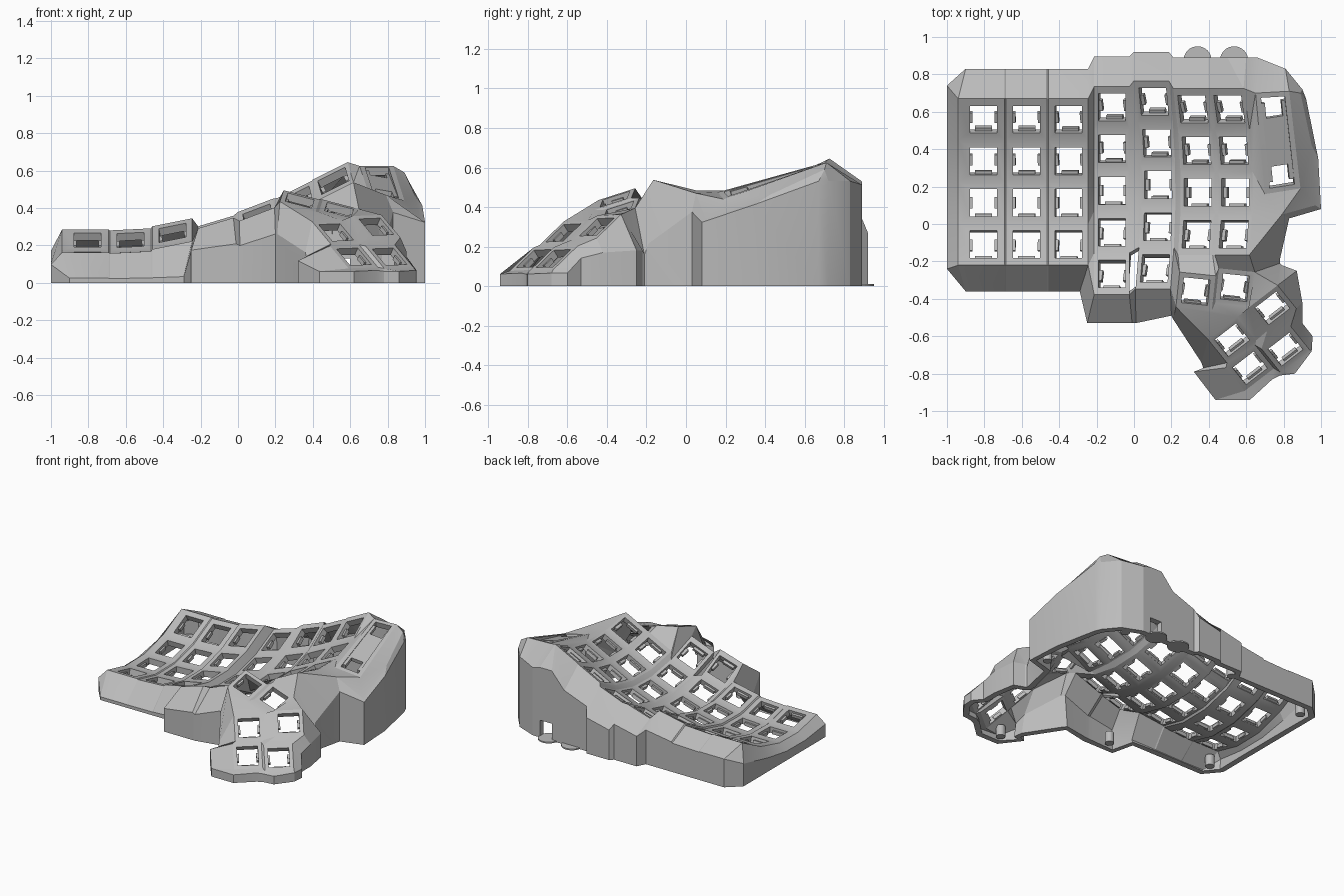
import bpy, bmesh, math
from mathutils import Vector, Matrix

if "Cube" in bpy.data.objects:
    bpy.data.objects.remove(bpy.data.objects["Cube"], do_unlink=True)

grey = bpy.data.materials.new("matte_grey")
grey.use_nodes = True
grey.diffuse_color = (0.5, 0.5, 0.5, 1)
grey.node_tree.nodes["Principled BSDF"].inputs["Base Color"].default_value = grey.diffuse_color

ROW_PITCH = 0.2225
HOLE = 0.073
CURVE = 0.55
THICKNESS = 0.045

shell = bmesh.new()
clips = bmesh.new()
lookup = {}


def make_object(name, bm):
    mesh = bpy.data.meshes.new(name)
    bm.to_mesh(mesh)
    bm.free()
    obj = bpy.data.objects.new(name, mesh)
    bpy.context.collection.objects.link(obj)
    mesh.materials.append(grey)
    return obj


def vert(point):
    key = tuple(round(c, 4) for c in point)
    if key not in lookup:
        lookup[key] = shell.verts.new(point)
    return lookup[key]


def face(*points):
    verts = list(dict.fromkeys(vert(p) for p in points))
    if len(verts) > 2 and not shell.faces.get(verts):
        shell.faces.new(verts)


def add_block(bm, origin, u, v, n, size):
    """Box aligned to a plate's own axes."""
    axes = Matrix((u, v, n)).transposed().to_4x4()
    bmesh.ops.create_cube(bm, size=1, matrix=Matrix.Translation(origin) @ axes @ Matrix.Diagonal((*size, 1)))


def framed_hole(fl, fr, br, bl, u0, u1, v0, v1):
    """Plate cell with a rectangular opening; returns its centre and axes."""
    def at(u, v):
        return fl.lerp(fr, u).lerp(bl.lerp(br, u), v)
    outer = [fl, fr, br, bl]
    inner = [at(u0, v0), at(u1, v0), at(u1, v1), at(u0, v1)]
    for i in range(4):
        j = (i + 1) % 4
        face(outer[i], outer[j], inner[j], inner[i])
    u = (inner[1] - inner[0]).normalized()
    n = u.cross(inner[3] - inner[0]).normalized()
    return sum(inner, Vector()) / 4, u, n.cross(u), n


def key_cell(*args):
    """Key opening with small retaining clips on its edges."""
    centre, u, v, n = framed_hole(*args)
    low = centre - n * THICKNESS * 0.7
    for side in (-1, 1):
        add_block(clips, low + u * side * HOLE * 0.95, u, v, n, (0.02, 0.06, 0.025))
    add_block(clips, low - v * HOLE * 0.95, u, v, n, (0.09, 0.02, 0.025))


# Finger columns: left, right, key x, base height, tilt, lean, trough y, back y, rows
COLUMNS = [
    (-0.94, -0.692, -0.805, 0.107, 0.0, 0.0, 0.1, 0.67, 4),
    (-0.685, -0.465, -0.575, 0.107, 0.05, 0.0, 0.1, 0.67, 4),
    (-0.458, -0.245, -0.35, 0.145, 0.2, 0.0, 0.1, 0.67, 4),
    (-0.213, -0.025, -0.118, 0.155, 0.3, 0.0, 0.17, 0.735, 5),
    (0.035, 0.222, 0.13, 0.22, 0.38, 0.1, 0.17, 0.765, 5),
    (0.25, 0.435, 0.342, 0.33, 0.5, 0.13, 0.17, 0.725, 4),
    (0.45, 0.635, 0.543, 0.43, 0.5, 0.16, 0.17, 0.725, 4),
]


def edge_points(col, x):
    _, _, key_x, base, tilt, lean, trough, back, rows = col
    points = []
    for i in range(rows + 1):
        y = back - ROW_PITCH * i
        rise = (y - trough) ** 2
        points.append(Vector((x - lean * rise, y, base + tilt * (x - key_x) + CURVE * rise)))
    return points


L = [edge_points(c, c[0]) for c in COLUMNS]
R = [edge_points(c, c[1]) for c in COLUMNS]
for c, (left, right, key_x, *_, rows) in enumerate(COLUMNS):
    width = right - left
    u0, u1 = (key_x - HOLE - left) / width, (key_x + HOLE - left) / width
    for i in range(rows):
        key_cell(L[c][i + 1], R[c][i + 1], R[c][i], L[c][i], u0, u1, 0.17, 0.83)
# Strips joining neighbouring columns
for c in range(len(COLUMNS) - 1):
    for i in range(4):
        face(R[c][i + 1], L[c + 1][i + 1], L[c + 1][i], R[c][i])
face(R[2][4], L[3][5], L[3][4])


# Thumb cluster
def thumb_key(centre, u, v):
    c, u, v = Vector(centre), Vector(u) * 0.1, Vector(v) * 0.1
    corners = [c - u - v, c + u - v, c + u + v, c - u + v]
    key_cell(*corners, 0.135, 0.865, 0.135, 0.865)
    return corners


UPPER = (0.96, -0.1, -0.25), (0.1, 0.93, 0.3)
LOWER = (0.78, 0.6, 0.03), (-0.5, 0.62, 0.6)
a_fl, a_fr, a_br, a_bl = thumb_key((0.33, -0.36, 0.44), *UPPER)
b_fl, b_fr, b_br, b_bl = thumb_key((0.54, -0.34, 0.39), *UPPER)
c_fl, c_fr, c_br, c_bl = thumb_key((0.525, -0.62, 0.27), *LOWER)
d_fl, d_fr, d_br, d_bl = thumb_key((0.74, -0.45, 0.3), *LOWER)
e_fl, e_fr, e_br, e_bl = thumb_key((0.62, -0.77, 0.14), *LOWER)
f_fl, f_fr, f_br, f_bl = thumb_key((0.81, -0.67, 0.14), *LOWER)
for patch in [
    (R[4][4], R[4][5], a_fl, a_bl), (R[4][4], a_bl, L[5][4]),
    (L[5][4], a_bl, a_br, R[5][4]), (R[5][4], a_br, b_bl, L[6][4]),
    (L[6][4], b_bl, b_br, R[6][4]), (a_fr, b_fl, b_bl, a_br),
    (a_fl, c_bl, c_br, a_fr), (a_fr, c_br, b_fl), (b_fl, c_br, d_bl, b_fr),
    (b_fr, d_bl, d_br, b_br), (c_fr, d_fl, d_bl, c_br),
    (c_fl, e_bl, e_br, c_fr), (d_fl, f_bl, f_br, d_fr),
    (c_fr, e_br, f_bl, d_fl), (e_br, e_fr, f_fl, f_bl),
]:
    face(*patch)

# Display mount on the tall side
s_fl, s_fr = Vector((0.70, 0.16, 0.475)), Vector((0.89, 0.19, 0.44))
s_br, s_bl = Vector((0.83, 0.71, 0.625)), Vector((0.65, 0.70, 0.625))
notch = Vector((0.79, 0.05, 0.47))
rim_a, rim_b, rim_c = Vector((0.97, 0.1, 0.34)), Vector((0.95, 0.42, 0.46)), Vector((0.89, 0.7, 0.59))
centre, u, v, n = framed_hole(s_fl, s_fr, s_br, s_bl, 0.15, 0.85, 0.05, 0.95)
edge = R[6]
for patch in [
    (edge[0], edge[1], s_bl), (edge[1], edge[2], s_bl), (s_bl, edge[2], s_fl),
    (edge[2], edge[3], s_fl), (edge[3], notch, s_fl), (edge[3], edge[4], notch),
    (notch, s_fr, s_fl), (notch, rim_a, s_fr), (rim_a, rim_b, s_fr),
    (s_fr, rim_b, s_br), (rim_b, rim_c, s_br),
]:
    face(*patch)
ledge = bmesh.new()
add_block(ledge, centre - n * 0.025, u, v, n, (0.125, 0.27, 0.03))
for side in (-1, 1):
    add_block(ledge, centre - n * 0.025 + u * side * 0.058, u, v, n, (0.025, 0.44, 0.03))
make_object("display_ledge", ledge)

# Outer wall stations: rim point, outline x and y, shoulder height as a share of the rim
stations = []
for c in range(3):
    for p in (L[c][4], R[c][4]):
        stations.append((p, max(p.x, -0.9) - (0.045 if p is R[2][4] else 0), -0.36, 0.15))
stations += [
    (L[3][5], -0.25, -0.53, 0.6), (R[3][5], -0.01, -0.53, 0.6), (L[4][5], 0.01, -0.53, 0.6),
    (R[4][5], 0.2, -0.49, 0.65), (a_fl, 0.21, -0.51, 0.6), (c_bl, 0.36, -0.74, 0.5),
    (c_fl, 0.37, -0.77, 0.6), (e_bl, 0.32, -0.79, 0.6), (e_fl, 0.435, -0.94, 0.8),
    (e_fl, 0.62, -0.94, 0.8), (e_fr, 0.74, -0.83, 0.8), (f_fl, 0.78, -0.81, 0.8),
    (f_fl, 0.86, -0.8, 0.8), (f_fr, 0.95, -0.68, 0.8), (f_fr, 0.955, -0.6, 0.8),
    (f_br, 0.9, -0.53, 0.7), (d_fr, 0.9, -0.42, 0.7), (d_br, 0.87, -0.25, 0.5),
    (d_br, 0.79, -0.22, 0.5), (b_br, 0.78, -0.21, 0.4), (edge[4], 0.78, -0.19, 0.4),
    (notch, 0.83, 0.03, 0.8), (rim_a, 1.0, 0.08, 0.95), (rim_b, 0.985, 0.35, 0.9),
    (rim_c, 0.92, 0.67, 0.9), (rim_c, 0.9, 0.72, 0.9), (s_br, 0.81, 0.83, 0.85),
    (s_bl, 0.66, 0.89, 0.82), (edge[0], 0.6, 0.89, 0.82), (edge[0], 0.5, 0.89, 0.82),
]
port = len(stations) - 2
BACK = [0.83, 0.83, 0.83, 0.895, 0.92, 0.89, 0.89]
for c in reversed(range(7)):
    for p in (R[c][0], L[c][0]):
        if p is not edge[0]:
            stations.append((p, max(p.x, -0.9), BACK[c], 0.6 if c == 4 else 0.75))
stations.append((L[0][0], -1, 0.74, 0.6))
stations += [(p, -1, p.y, 0.6) for p in L[0][1:4]]
stations.append((L[0][4], -1, -0.24, 0.6))

for k, (rim, x, y, share) in enumerate(stations):
    rim2, x2, y2, share2 = stations[(k + 1) % len(stations)]
    mid, mid2 = Vector((x, y, rim.z * share)), Vector((x2, y2, rim2.z * share2))
    foot = 0.13 if k == port else 0     # cable port stays open at the bottom
    face(rim, mid, mid2, rim2)
    face(mid, Vector((x, y, foot)), Vector((x2, y2, foot)), mid2)

# Shell thickness
bmesh.ops.recalc_face_normals(shell, faces=shell.faces)
if sum(f.normal.z * f.calc_area() for f in shell.faces) < 0:
    bmesh.ops.reverse_faces(shell, faces=shell.faces)
case = make_object("case_shell", shell)
solid = case.modifiers.new("wall_thickness", "SOLIDIFY")
solid.thickness = THICKNESS
solid.offset = -1
bpy.context.view_layer.objects.active = case
case.select_set(True)
bpy.ops.object.modifier_apply(modifier=solid.name)
bpy.ops.object.shade_smooth_by_angle(angle=math.radians(18))
make_object("switch_clips", clips)


# Screw posts inside the wall, and thin round tabs behind it
def cylinders(name, places, radius, height):
    bm = bmesh.new()
    for x, y in places:
        bmesh.ops.create_cone(bm, cap_ends=True, segments=32, radius1=radius, radius2=radius,
                              depth=height, matrix=Matrix.Translation((x, y, height / 2)))
    make_object(name, bm)


cylinders("screw_posts", [(-0.9, 0.7), (-0.88, -0.24), (-0.2, 0.8), (-0.15, -0.44),
                          (0.48, -0.85), (0.9, 0.15), (0.74, 0.79)], 0.032, 0.08)
cylinders("round_tabs", [(0.34, 0.875), (0.535, 0.875)], 0.075, 0.01)
